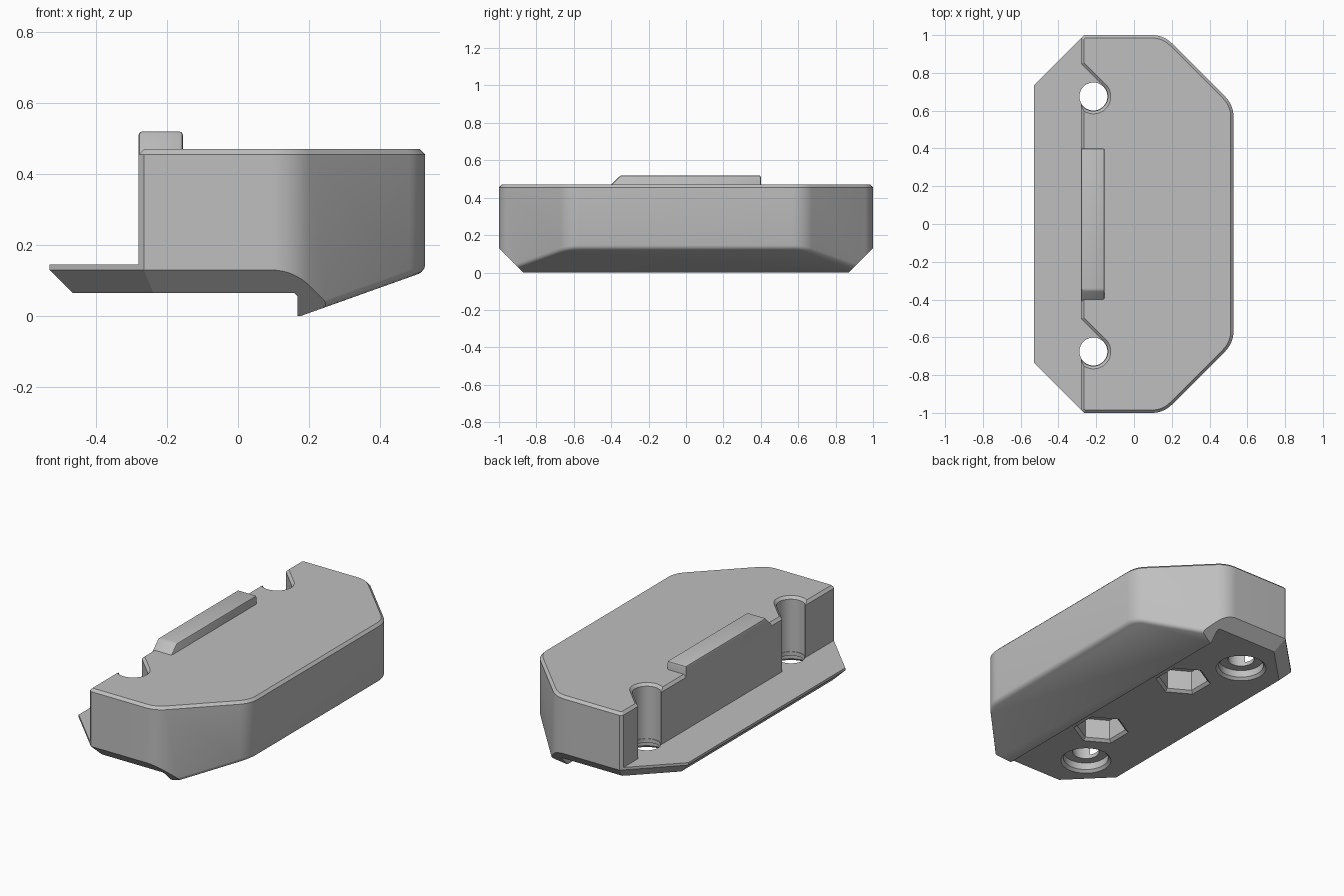
import bpy, bmesh
from math import sin, cos, tan, radians, pi
from mathutils import Vector

cube = bpy.data.objects.get("Cube")
if cube:
    bpy.data.objects.remove(cube, do_unlink=True)

grey = bpy.data.materials.new("plain grey")
grey.use_nodes = True
COLOUR = (0.52, 0.52, 0.52, 1)
grey.diffuse_color = COLOUR
grey.node_tree.nodes["Principled BSDF"].inputs["Base Color"].default_value = COLOUR

TOP, DECK, FLOOR = 0.47, 0.145, 0.065     # body top, flange top, flange underside
WALL, EDGE = -0.28, 0.015                 # body's flat side, small chamfer
HOLE_X, HOLE_Y = -0.215, 0.675


def make_object(name, bm):
    bmesh.ops.recalc_face_normals(bm, faces=bm.faces)
    mesh = bpy.data.meshes.new(name)
    bm.to_mesh(mesh)
    bm.free()
    mesh.materials.append(grey)
    obj = bpy.data.objects.new(name, mesh)
    bpy.context.collection.objects.link(obj)
    return obj


def loft(rings):
    """Closed solid through rings of equal point count."""
    bm = bmesh.new()
    loops = [[bm.verts.new(p) for p in ring] for ring in rings]
    n = len(loops[0])
    for a, b in zip(loops, loops[1:]):
        for i in range(n):
            j = (i + 1) % n
            bm.faces.new((a[i], a[j], b[j], b[i]))
    bm.faces.new(loops[0][::-1])
    bm.faces.new(loops[-1])
    bmesh.ops.recalc_face_normals(bm, faces=bm.faces)
    return bm


def lathe(x, y, profile, sides, turn=0):
    """Stack of regular polygons given as (radius, height) pairs."""
    angles = [turn + 2 * pi * i / sides for i in range(sides)]
    return loft([[(x + r * cos(a), y + r * sin(a), z) for a in angles] for r, z in profile])


def fillet(x, y, start, radius=0.15, steps=8):
    """Arc replacing a 45 degree outline corner; start is its first normal angle."""
    reach = radius / cos(radians(22.5))
    mid = radians(start + 22.5)
    cx, cy = x - reach * cos(mid), y - reach * sin(mid)
    angles = [radians(start + 45 * i / steps) for i in range(steps + 1)]
    return [(cx + radius * cos(a), cy + radius * sin(a)) for a in angles]


def slice_off(bm, point, normal):
    """Remove what lies on the normal's side of a plane and close the cut."""
    geom = bm.verts[:] + bm.edges[:] + bm.faces[:]
    cut = bmesh.ops.bisect_plane(bm, geom=geom, dist=1e-5, plane_co=point,
                                 plane_no=normal, clear_outer=True)
    rim = [e for e in cut["geom_cut"] if isinstance(e, bmesh.types.BMEdge)]
    bmesh.ops.contextual_create(bm, geom=rim)
    bmesh.ops.recalc_face_normals(bm, faces=bm.faces)


def subtract(obj, bm):
    cutter = make_object("cutter", bm)
    cutter.hide_render = True
    mod = obj.modifiers.new("cut", 'BOOLEAN')
    mod.operation, mod.solver, mod.object = 'DIFFERENCE', 'EXACT', cutter
    bpy.context.view_layer.objects.active = obj
    bpy.ops.object.modifier_apply(modifier=mod.name)
    bpy.data.objects.remove(cutter, do_unlink=True)


def smooth(obj):
    bpy.ops.object.select_all(action='DESELECT')
    obj.select_set(True)
    bpy.context.view_layer.objects.active = obj
    bpy.ops.object.shade_smooth_by_angle(angle=radians(28))


# Eight-sided block with rounded corners on its +x side
outline = ([(-0.53, -0.735), (-0.265, -1)] + fillet(0.157, -1, -90) + fillet(0.527, -0.63, -45)
           + fillet(0.527, 0.63, 0) + fillet(0.157, 1, 45) + [(-0.265, 1), (-0.53, 0.735)])
bm = loft([[(x, y, z) for x, y in outline] for z in (-0.1, TOP)])
rim = [e for e in bm.edges if all(v.co.z > TOP - 0.001 for v in e.verts)]
bmesh.ops.bevel(bm, geom=rim, offset=EDGE, segments=1, affect='EDGES')

# Underside: flat bottom, chamfered perimeter and long slope
slice_off(bm, (0, 0, 0), (0, 0, -1))
slice_off(bm, (-0.53, 0, 0.13), (-1, 0, -1))
for side in (-1, 1):
    slice_off(bm, (0, side, 0.13), (0, side, -1))
    slice_off(bm, (-0.53, side * 0.735, 0.13), (-1, side, -2 ** 0.5))
slope = Vector((0.125, 0, -0.35)).normalized()
slice_off(bm, (0.175, 0, 0), slope)
bm.normal_update()
soft = [e for e in bm.edges if len(e.link_faces) == 2
        and any(f.normal.dot(slope) > 0.999 for f in e.link_faces)
        and all(v.co.x > 0.2 for v in e.verts)]
bmesh.ops.bevel(bm, geom=soft, offset=0.02, segments=3, profile=0.5, affect='EDGES')
body = make_object("body", bm)

# Space above the flange, with a chamfer along the body's top edge
side_cut = [(-1, DECK), (WALL, DECK), (WALL, TOP - EDGE), (WALL + EDGE, TOP),
            (WALL + EDGE, 0.6), (-1, 0.6)]
subtract(body, loft([[(x, y, z) for x, z in side_cut] for y in (-1.2, 1.2)]))

# Space under the flange, leaving a lip
lip_cut = [(-1, -0.2), (0.168, -0.2), (0.168, FLOOR - 0.01), (0.158, FLOOR), (-1, FLOOR)]
subtract(body, loft([[(x, y, z) for x, z in lip_cut] for y in (-1.2, 1.2)]))


def notch_ring(y, r, z):
    """Round bore that opens through the side wall along a 45 degree face."""
    angles = [radians(45 - 195 * i / 28) for i in range(29)]
    ring = [(HOLE_X + r * cos(a), y + r * sin(a), z) for a in angles]
    return ring + [(HOLE_X - 0.2, y - r / 2, z), (HOLE_X - 0.2, y + r * 2 ** 0.5 + 0.2, z)]


for side in (-1, 1):
    y = side * HOLE_Y
    # Screw access notch
    subtract(body, loft([notch_ring(y, r, z) for r, z in (
        (0.077, DECK), (0.077, TOP - EDGE), (0.092, TOP), (0.092, 0.6))]))
    # Screw hole with a wide chamfered recess below
    subtract(body, lathe(HOLE_X, y, [
        (0.14, 0.03), (0.14, FLOOR), (0.125, 0.08), (0.125, 0.122),
        (0.074, 0.122), (0.074, 0.2)], 40))
    # Hexagonal nut pocket
    subtract(body, lathe(-0.06, side * 0.357, [
        (0.155, 0.03), (0.155, FLOOR), (0.137, 0.08), (0.137, 0.2)], 6, pi / 2))
smooth(body)

# Raised rib on top, ramped at its front end
rib_side = [(-0.43, 0.44), (0.4, 0.44), (0.4, 0.52), (-0.35, 0.52)]
bm = loft([[(x, y, z) for y, z in rib_side] for x in (WALL, -0.155)])
edges = [e for e in bm.edges if any(v.co.z > 0.5 for v in e.verts)
         and not all(v.co.x < WALL + 0.001 and abs(v.co.y - 0.4) < 0.001 for v in e.verts)]
bmesh.ops.bevel(bm, geom=edges, offset=0.01, segments=2, profile=0.5, affect='EDGES')
smooth(make_object("top_rib", bm))
